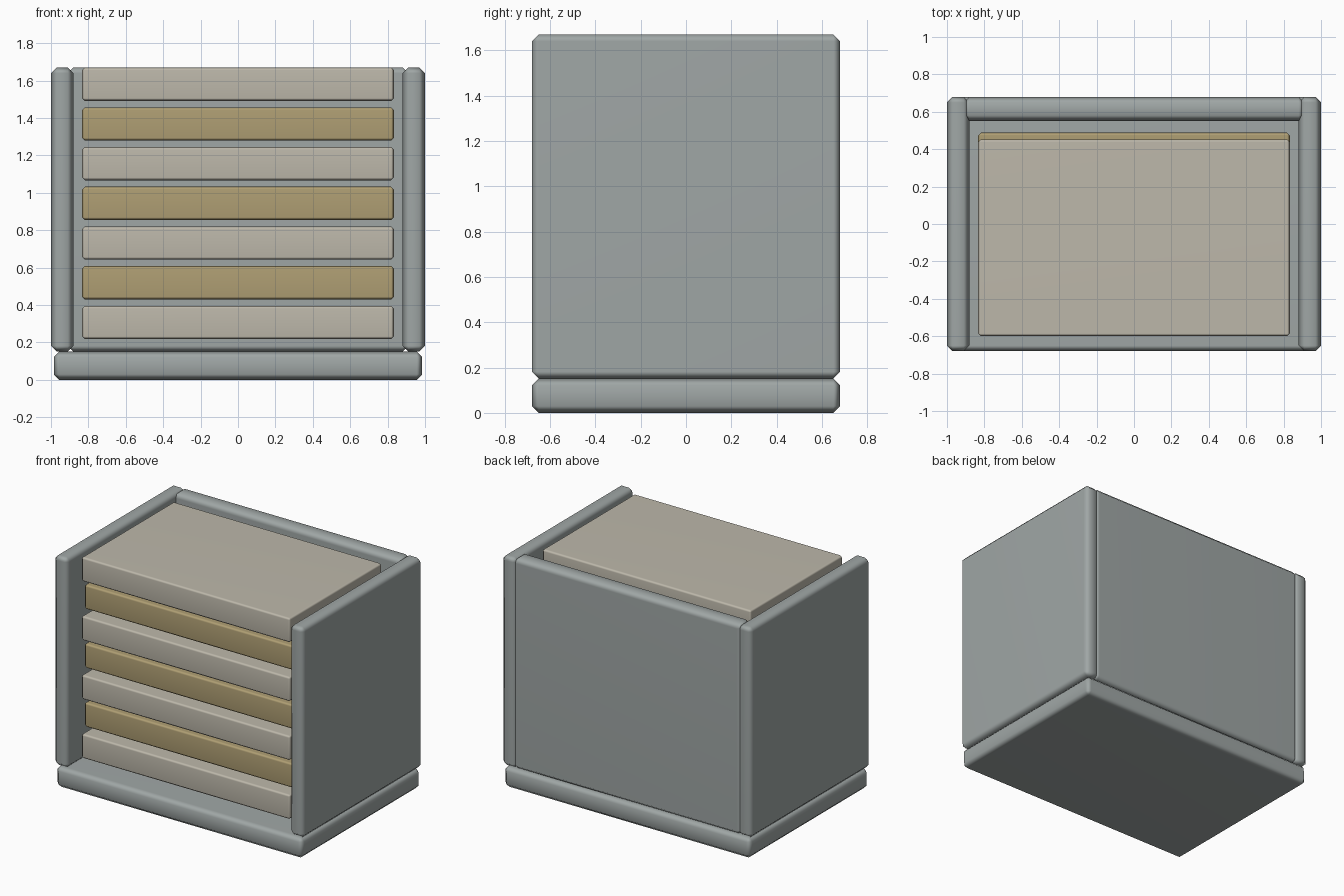
import bpy

if "Cube" in bpy.data.objects:
    bpy.data.objects.remove(bpy.data.objects["Cube"])


def make_material(name, rgb):
    mat = bpy.data.materials.new(name)
    mat.diffuse_color = (*rgb, 1.0)
    mat.use_nodes = True
    mat.node_tree.nodes["Principled BSDF"].inputs["Base Color"].default_value = mat.diffuse_color
    return mat


GRAY = make_material("gray casing", (0.35, 0.385, 0.38))
CREAM = make_material("cream slab", (0.51, 0.48, 0.405))
TAN = make_material("tan slab", (0.43, 0.345, 0.173))


def box(name, x, y, z, bevel, mat):
    """Bevelled box from (min, max) ranges, with softly shaded chamfers."""
    bpy.ops.mesh.primitive_cube_add(
        size=1, location=[(r[0] + r[1]) / 2 for r in (x, y, z)])
    ob = bpy.context.object
    ob.name = name
    ob.scale = [r[1] - r[0] for r in (x, y, z)]
    bpy.ops.object.transform_apply(location=False, rotation=False, scale=True)
    bpy.ops.object.shade_smooth()
    mod = ob.modifiers.new("chamfer", 'BEVEL')
    mod.width = bevel
    mod.segments = 1
    mod.limit_method = 'NONE'
    ob.modifiers.new("flat faces", 'WEIGHTED_NORMAL')
    ob.data.materials.append(mat)
    return ob


DEPTH = (-0.68, 0.68)
WALL_Z = (0.152, 1.67)

# Casing: base, two side walls, back wall
box("base", (-0.985, 0.985), DEPTH, (0, 0.152), 0.03, GRAY)
box("left_wall", (-1.0, -0.88), DEPTH, WALL_Z, 0.03, GRAY)
box("right_wall", (0.88, 1.0), DEPTH, WALL_Z, 0.03, GRAY)
box("back_wall", (-0.91, 0.91), (0.55, 0.68), WALL_Z, 0.03, GRAY)

# Stacked slabs: alternate colours, tan ones set slightly back
for i in range(7):
    z0 = 0.218 + i * 0.2123
    shift = 0.035 * (i % 2)
    box(f"slab_{i + 1}", (-0.833, 0.833), (-0.6 + shift, 0.453 + shift),
        (z0, z0 + 0.178), 0.014, TAN if i % 2 else CREAM)
